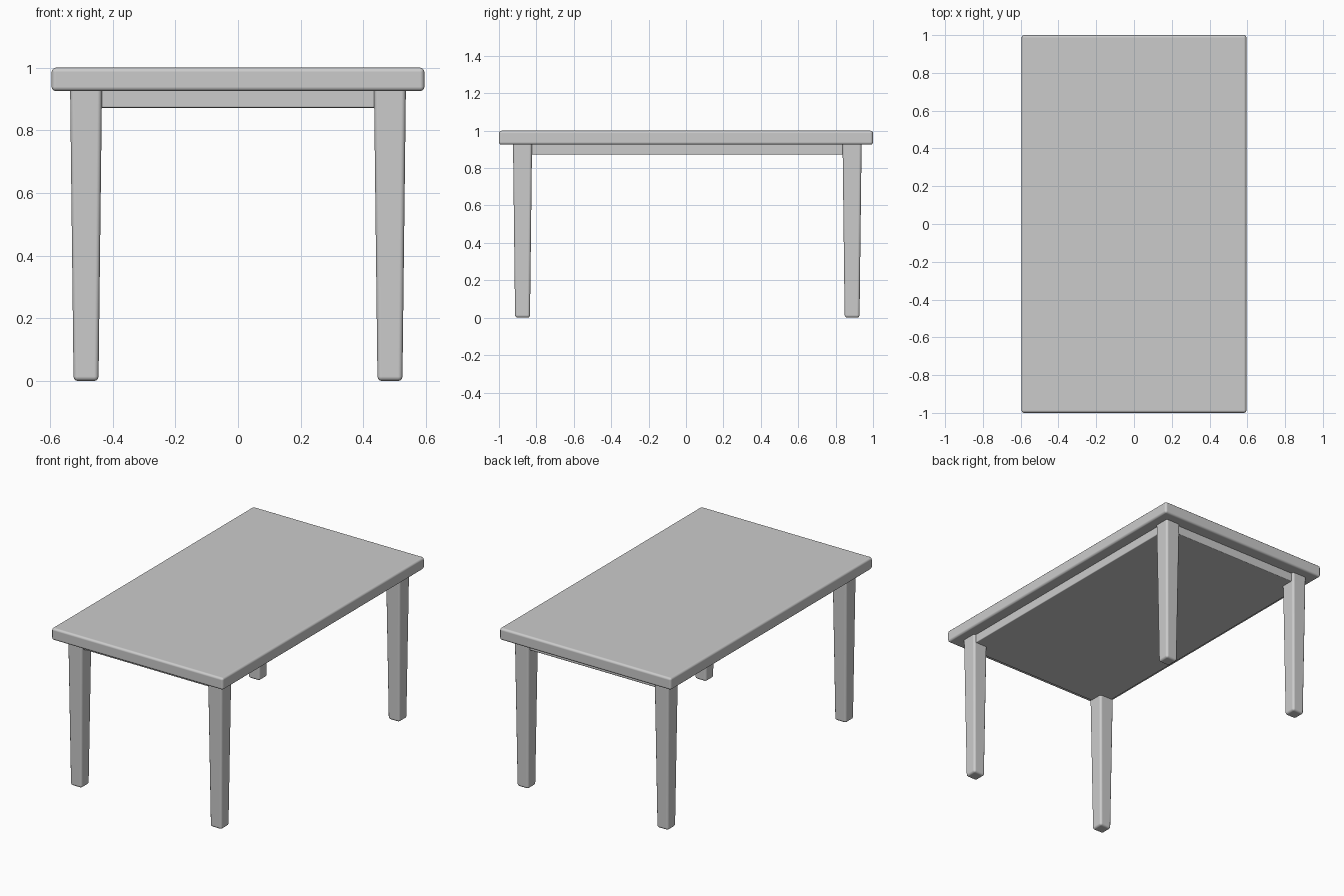
import bpy, bmesh

if "Cube" in bpy.data.objects:
    bpy.data.objects.remove(bpy.data.objects["Cube"])


def tapered_box(name, x, y, z, taper=1.0, bevel=0.012):
    """Box over the given (min, max) ranges; the bottom face is scaled by taper."""
    bm = bmesh.new()
    bmesh.ops.create_cube(bm, size=1)
    cx, cy = sum(x) / 2, sum(y) / 2
    for v in bm.verts:
        s = taper if v.co.z < 0 else 1.0
        v.co = (cx + v.co.x * (x[1] - x[0]) * s,
                cy + v.co.y * (y[1] - y[0]) * s,
                z[0] if v.co.z < 0 else z[1])
    mesh = bpy.data.meshes.new(name)
    bm.to_mesh(mesh)
    bm.free()
    ob = bpy.data.objects.new(name, mesh)
    bpy.context.collection.objects.link(ob)

    # softened edges
    mod = ob.modifiers.new("soft_edges", 'BEVEL')
    mod.width = bevel
    mod.segments = 3
    mod.harden_normals = True
    for p in mesh.polygons:
        p.use_smooth = True
    return ob


# table top
tapered_box("table_top", (-0.595, 0.595), (-1.0, 1.0), (0.925, 1.0), bevel=0.014)

# solid apron under the top, set slightly inside the outer leg faces
tapered_box("apron", (-0.522, 0.522), (-0.91, 0.922), (0.872, 0.935), bevel=0.005)

# four legs, narrowing towards the floor
for depth, cy in (("front", -0.874), ("back", 0.888)):
    for side, cx in (("left", -0.485), ("right", 0.485)):
        tapered_box(f"{depth}_{side}_leg", (cx - 0.051, cx + 0.051),
                    (cy - 0.051, cy + 0.051), (0.0, 0.945), taper=0.78, bevel=0.014)
